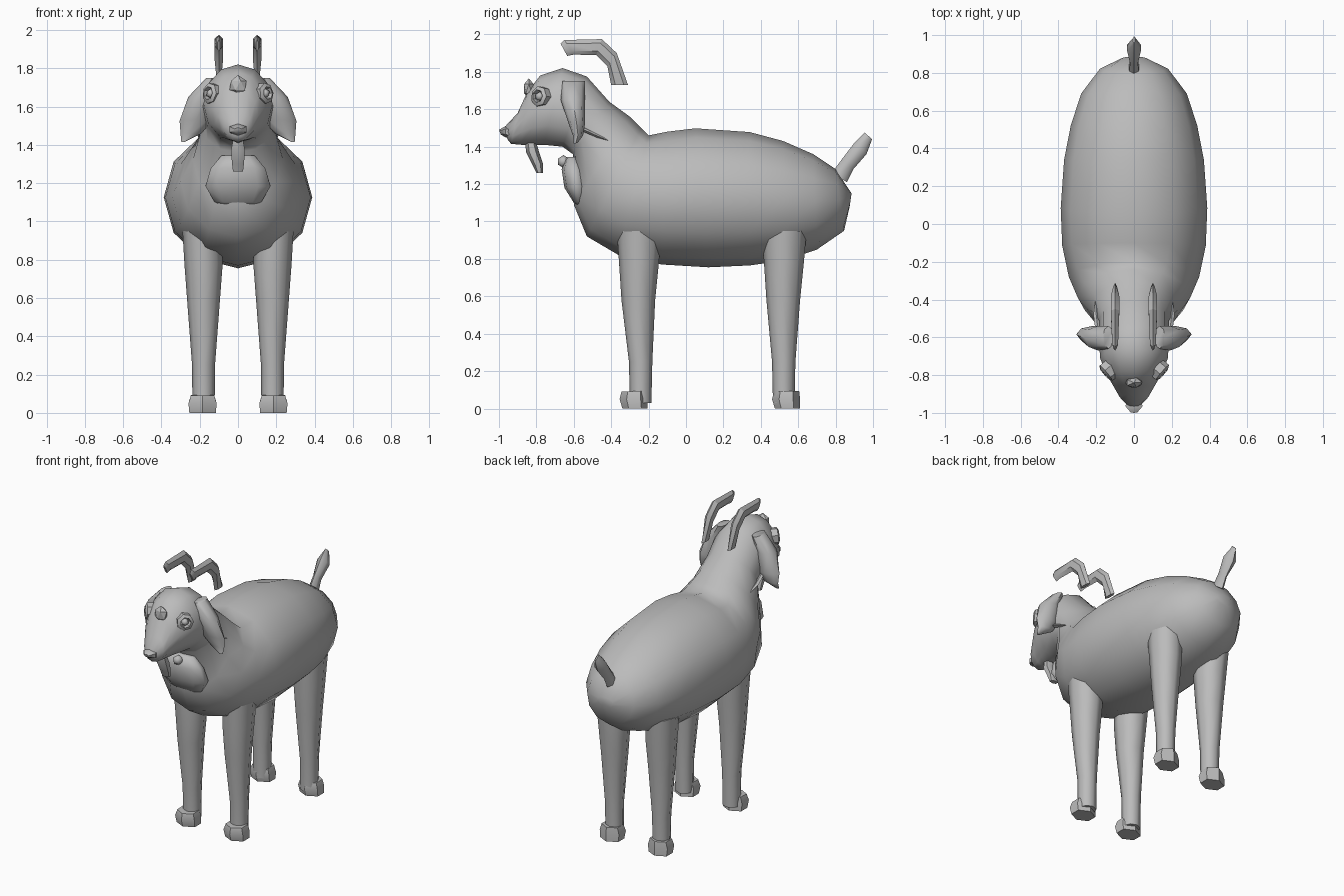
import bpy, bmesh, math
from mathutils import Matrix, Vector

old = bpy.data.objects.get("Cube")
if old:
    bpy.data.objects.remove(old, do_unlink=True)

grey = bpy.data.materials.new("plain grey")
grey.use_nodes = True
COLOUR = (0.5, 0.5, 0.5, 1)
grey.diffuse_color = COLOUR
grey.node_tree.nodes["Principled BSDF"].inputs["Base Color"].default_value = COLOUR


def finish(name, bm, angle):
    bmesh.ops.recalc_face_normals(bm, faces=bm.faces)
    mesh = bpy.data.meshes.new(name)
    bm.to_mesh(mesh)
    bm.free()
    mesh.materials.append(grey)
    obj = bpy.data.objects.new(name, mesh)
    bpy.context.collection.objects.link(obj)
    bpy.ops.object.select_all(action="DESELECT")
    obj.select_set(True)
    bpy.context.view_layer.objects.active = obj
    bpy.ops.object.shade_smooth_by_angle(angle=math.radians(angle))
    return obj


def loft(name, rings, sides=8, side=1, angle=50):
    """Skin over ellipses; each ring is (y1, z1, y2, z2, half width, centre x)."""
    bm = bmesh.new()
    loops = []
    for y1, z1, y2, z2, half, cx in rings:
        a, b = Vector((0, y1, z1)), Vector((0, y2, z2))
        mid, arm = (a + b) / 2, (a - b) / 2
        loop = []
        for i in range(sides):
            t = math.tau * i / sides
            p = mid + arm * math.cos(t)
            p.x = side * (cx + half * math.sin(t))
            loop.append(bm.verts.new(p))
        loops.append(loop)
    for lo, hi in zip(loops, loops[1:]):
        for i in range(sides):
            j = (i + 1) % sides
            bm.faces.new((lo[i], lo[j], hi[j], hi[i]))
    bm.faces.new(loops[0])
    bm.faces.new(loops[-1])
    return finish(name, bm, angle)


def blob(name, centre, size, turn=0, subdivisions=1, angle=50):
    bm = bmesh.new()
    place = Matrix.Translation(centre) @ Matrix.Rotation(turn, 4, "Z") @ Matrix.Diagonal((*size, 1))
    bmesh.ops.create_icosphere(bm, subdivisions=subdivisions, radius=1, matrix=place)
    return finish(name, bm, angle)


# Body, neck and head in one skin, rump to muzzle: back line, belly line, half width
hull = [
    (.885, 1.15, .875, 1.08, .06), (.80, 1.28, .845, .95, .18),
    (.68, 1.36, .70, .85, .28), (.52, 1.43, .52, .79, .335),
    (.34, 1.478, .34, .765, .37), (.05, 1.498, .12, .755, .388),
    (-.10, 1.48, -.13, .77, .38), (-.20, 1.46, -.36, .82, .345),
    (-.24, 1.50, -.53, .92, .30), (-.30, 1.56, -.60, 1.09, .235),
    (-.41, 1.64, -.605, 1.36, .185), (-.53, 1.775, -.66, 1.40, .185),
    (-.66, 1.82, -.76, 1.41, .18), (-.78, 1.78, -.83, 1.41, .14),
    (-.85, 1.69, -.88, 1.41, .105), (-.90, 1.58, -.935, 1.415, .075),
    (-.965, 1.51, -.955, 1.44, .035),
]
loft("body", [(*r, 0) for r in hull], sides=12, angle=70)

# Tail
loft("tail", [(.78, 1.26, .86, 1.21, .03, 0), (.835, 1.335, .895, 1.28, .024, 0),
              (.90, 1.42, .965, 1.36, .042, 0), (.955, 1.475, .995, 1.44, .006, 0)], sides=6)

# Muzzle and brow details
loft("nose", [(-.93, 1.505, -.93, 1.445, .045, 0), (-.965, 1.51, -.965, 1.45, .052, 0),
              (-1.0, 1.49, -.99, 1.465, .02, 0)], sides=6)
blob("forehead_tuft", (0, -.84, 1.71), (.05, .03, .055), angle=25)
loft("beard", [(-.86, 1.43, -.80, 1.42, .03, 0), (-.855, 1.37, -.785, 1.37, .042, 0),
               (-.82, 1.30, -.765, 1.31, .036, 0), (-.80, 1.26, -.765, 1.26, .03, 0)], sides=6)

# Chest wool and its small knot
loft("chest_wool", [(-.64, 1.345, -.57, 1.345, .09, 0), (-.665, 1.28, -.53, 1.27, .15, 0),
                    (-.65, 1.18, -.52, 1.19, .178, 0), (-.60, 1.10, -.53, 1.11, .13, 0),
                    (-.575, 1.08, -.55, 1.08, .08, 0)], sides=10, angle=70)
blob("wool_knot", (0, -.655, 1.32), (.035, .035, .035))

# Paired parts
for label, s in (("left", 1), ("right", -1)):
    loft(label + "_horn", [(-.67, 1.95, -.635, 1.885, .008, .1), (-.65, 1.97, -.60, 1.892, .018, .1),
                           (-.45, 1.975, -.48, 1.89, .026, .1), (-.37, 1.90, -.42, 1.83, .026, .1),
                           (-.31, 1.73, -.40, 1.73, .012, .1)], sides=6, side=s, angle=30)
    loft(label + "_ear", [(-.66, 1.75, -.54, 1.75, .03, .135), (-.67, 1.65, -.54, 1.65, .07, .19),
                          (-.63, 1.53, -.54, 1.52, .085, .22), (-.605, 1.46, -.55, 1.46, .055, .245),
                          (-.60, 1.415, -.58, 1.42, .012, .285)], side=s)
    loft(label + "_neck_lock", [(-.56, 1.51, -.55, 1.48, .015, .19), (-.48, 1.47, -.48, 1.45, .015, .2),
                                (-.40, 1.43, -.405, 1.425, .004, .2)], sides=4, side=s)

    # Eye rim ring facing forward and outward, with a ball inside
    out = Vector((s * .75, -.65, .1)).normalized()
    centre = Vector((s * .138, -.778, 1.668))
    face = out.to_track_quat("Z", "Y").to_matrix().to_4x4()
    bm = bmesh.new()
    profile = [(.055, -.03), (.055, .015), (.035, .025), (.028, -.01)]
    rims = [[bm.verts.new(Matrix.Translation(centre) @ face @ Vector(
        (r * math.cos(math.tau * i / 7), r * math.sin(math.tau * i / 7), h)))
        for i in range(7)] for r, h in profile]
    for a, b in zip(rims, rims[1:] + rims[:1]):
        for i in range(7):
            j = (i + 1) % 7
            bm.faces.new((a[i], a[j], b[j], b[i]))
    finish(label + "_eye_rim", bm, 30)
    blob(label + "_eye", centre + out * .005, (.026, .026, .026))

    # Legs run from inside the body to the hoof
    for end, y, base in (("front", -.25, -.24), ("hind", .525, .525)):
        loft(f"{label}_{end}_leg", [
            (y - .12, .95, y + .12, .95, .10, .19), (y - .108, .78, y + .105, .78, .10, .18),
            (y - .095, .58, y + .085, .58, .085, .18), (base - .065, .25, base + .06, .25, .06, .18),
            (base - .06, .03, base + .055, .03, .058, .18)], side=s, angle=70)
        toe = -.28 if end == "front" else .535
        loft(f"{label}_{end}_hoof", [
            (toe - .065, .09, toe + .07, .095, .07, .185), (toe - .075, .05, toe + .075, .05, .085, .185),
            (toe - .06, 0, toe + .075, 0, .08, .185)], sides=6, side=s, angle=35)
